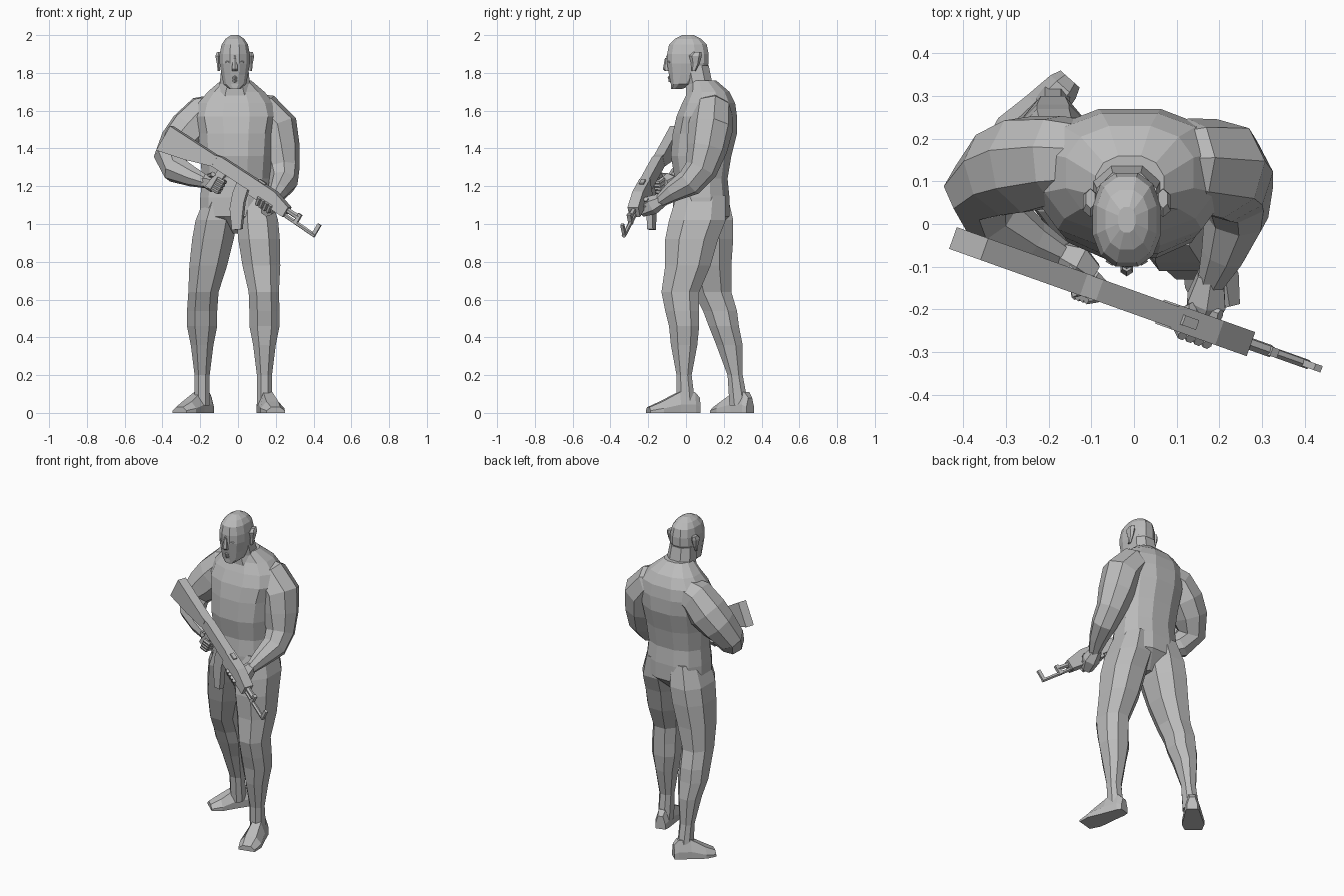
import bpy, bmesh
from math import sin, cos, pi, copysign
from mathutils import Vector, Matrix

default = bpy.data.objects.get("Cube")
if default:
    bpy.data.objects.remove(default)

# One plain colour for everything
shade = (.5, .5, .5, 1)
grey = bpy.data.materials.new("plain grey")
grey.use_nodes = True
grey.diffuse_color = shade
grey.node_tree.nodes["Principled BSDF"].inputs["Base Color"].default_value = shade


def skin(name, rings, matrix=None):
    """Bridge equal rings of points, close both ends, leave it flat shaded."""
    bm = bmesh.new()
    loops = [[bm.verts.new(point) for point in ring] for ring in rings]
    count = len(loops[0])
    for low, high in zip(loops, loops[1:]):
        for i in range(count):
            j = (i + 1) % count
            bm.faces.new((low[i], low[j], high[j], high[i]))
    bm.faces.new(loops[0])
    bm.faces.new(loops[-1])
    bmesh.ops.recalc_face_normals(bm, faces=bm.faces)
    mesh = bpy.data.meshes.new(name)
    bm.to_mesh(mesh)
    bm.free()
    mesh.materials.append(grey)
    obj = bpy.data.objects.new(name, mesh)
    if matrix:
        obj.matrix_world = matrix
    bpy.context.collection.objects.link(obj)


def outline(sides, power=1):
    """Rounded polygon with flat front, back and sides."""
    points = []
    for i in range(sides):
        angle = 2 * pi * (i + .5) / sides
        pair = [f(angle) / cos(pi / sides) for f in (cos, sin)]
        points.append([copysign(abs(c) ** power, c) for c in pair])
    return points


def stack(name, stations, sides=8):
    """Level rings: x, y, z, half width, half depth."""
    shape = outline(sides, .85)
    skin(name, [[(x + a * width, y + b * depth, z) for a, b in shape]
                for x, y, z, width, depth in stations])


def tube(name, path, radii, sides=6, matrix=None):
    """Rings square to a bent path."""
    path = [Vector(point) for point in path]
    side, rings = Vector((.3, 1, .2)), []
    for i, point in enumerate(path):
        ahead = path[min(i + 1, len(path) - 1)] - path[max(i - 1, 0)]
        ahead.normalize()
        side = (side - ahead * side.dot(ahead)).normalized()
        other = ahead.cross(side)
        rings.append([point + (side * a + other * b) * radii[i] for a, b in outline(sides)])
    skin(name, rings, matrix)


def leg(name, ankle_x, lean, depths):
    """Leg that is upright to the knee, then slants to the hip."""
    heights = (.04, .2, .36, .46, .54, .64, .78, .92, 1.02, 1.15)
    widths = (.04, .04, .06, .08, .08, .08, .1, .11, .11, .08)
    thickness = (.05, .04, .07, .08, .09, .1, .12, .14, .15, .13)
    stations = []
    for y, z, width, depth in zip(depths, heights, widths, thickness):
        stations.append((ankle_x + lean * max(0, z - .6), y, z, width, depth))
    stack(name, stations)


def foot(name, heel, toe):
    """Flat soled foot; stations give the way along, half width and height."""
    heel, toe = Vector(heel), Vector(toe)
    across = (toe - heel).orthogonal().normalized()
    shape = ((-1, 0), (1, 0), (1, .4), (.5, 1), (-.5, 1), (-1, .4))
    rings = []
    for way, width, height in ((0, .03, .08), (.1, .04, .11), (.4, .05, .11),
                               (.75, .065, .06), (1, .05, .03)):
        middle = heel.lerp(toe, way)
        rings.append([(*(middle + across * a * width), b * height) for a, b in shape])
    skin(name, rings)


def arm(name, path):
    tube(name, path, (.08, .1, .11, .1, .08, .07, .05, .03), 8)


# Torso, neck and head, each centred on its own upright line
def column(name, x, stations, sides):
    stack(name, [(x, *station) for station in stations], sides)


column("torso", -.01, [
    (.08, .95, .03, .06), (.08, 1.04, .19, .15), (.08, 1.14, .19, .15),
    (.08, 1.24, .18, .14), (.08, 1.36, .19, .16), (.1, 1.48, .2, .17),
    (.11, 1.57, .22, .16), (.12, 1.64, .2, .14), (.12, 1.7, .15, .11),
    (.09, 1.76, .08, .07)], 12)
face_x = -.017
column("neck", face_x, [(.1, 1.66, .12, .1), (.07, 1.74, .08, .07), (.05, 1.84, .07, .07)], 8)
column("head", face_x, [
    (-.05, 1.715, .03, .03), (-.02, 1.74, .06, .06), (0, 1.79, .07, .09),
    (.01, 1.85, .08, .11), (.01, 1.9, .08, .11), (.01, 1.95, .07, .1),
    (.01, 1.98, .05, .07), (.01, 2, .02, .03)], 12)

# Face
column("nose", face_x, [(-.1, 1.81, .015, .01), (-.1, 1.82, .015, .02), (-.1, 1.88, .01, .01)], 6)


def ridge(name, x, y, z, reach, bend, radius):
    """Thin bar across the face, tapering back at both ends."""
    tube(name, [(x - reach, y + bend, z), (x, y, z), (x + reach, y + bend, z)],
         (radius / 2, radius, radius / 2))


ridge("brow", face_x, -.094, 1.885, .06, .03, .01)
ridge("upper_lip", face_x, -.086, 1.775, .03, .02, .01)
ridge("lower_lip", face_x, -.083, 1.76, .03, .02, .01)
for label, side in (("right", -1), ("left", 1)):
    ridge(label + "_eye", face_x + side * .034, -.09, 1.857, .014, .005, .007)
    column(label + "_ear", face_x + side * .085, [
        (.04, 1.81, .006, .01), (.05, 1.85, .01, .02), (.05, 1.89, .018, .03),
        (.06, 1.91, .01, .02)], 6)

# Legs and feet
leg("left_leg", .14, -.09, (0, -.01, -.01, -.01, -.02, -.03, .01, .03, .06, .08))
leg("right_leg", -.19, .18, (.28, .26, .23, .2, .18, .14, .12, .11, .1, .09))
foot("left_foot", (.13, .07), (.2, -.2))
foot("right_foot", (-.15, .34), (-.31, .16))

# Arms and palms
arm("right_arm", [
    (-.08, .15, 1.61), (-.18, .15, 1.58), (-.25, .14, 1.5), (-.31, .12, 1.43),
    (-.36, .08, 1.35), (-.33, .02, 1.29), (-.24, -.04, 1.25), (-.16, -.08, 1.22)])
arm("left_arm", [
    (.05, .14, 1.61), (.13, .14, 1.59), (.2, .13, 1.51), (.22, .11, 1.4),
    (.24, .08, 1.29), (.24, .02, 1.22), (.21, -.07, 1.17), (.18, -.14, 1.12)])
palm = (.03, .045, .03)
tube("right_palm", [(-.18, -.07, 1.23), (-.14, -.09, 1.22), (-.1, -.12, 1.21)], palm)
tube("left_palm", [(.18, -.12, 1.13), (.17, -.18, 1.1), (.15, -.24, 1.07)], palm)

# Rifle frame: local x runs to the muzzle, local z is the top of the rifle
along = Vector((.8, -.285, -.52)).normalized()
above = (Vector((0, 0, 1)) - along * along.z).normalized()
rifle = Matrix((along, above.cross(along), above)).transposed().to_4x4()
rifle.translation = (-.39, -.045, 1.45)


def slab(name, half, profile):
    """Side profile of a rifle part, given thickness."""
    skin(name, [[(s, w, t) for s, t in profile] for w in (-half, half)], rifle)


def block(name, half, back, front, low, high):
    slab(name, half, [(back, low), (front, low), (front, high), (back, high)])


def rod(name, start, end, radius):
    tube(name, [start, end], (radius, radius), 6, rifle)


slab("rifle_stock", .027, [(0, .08), (.31, .08), (.31, .02), (.16, -.03), (0, -.07)])
slab("rifle_receiver", .026, [(.29, .08), (.33, .09), (.56, .09), (.56, .02), (.3, .02)])
slab("rifle_handguard", .03, [(.55, .09), (.68, .09), (.79, .06), (.79, 0), (.56, 0)])
slab("rifle_grip", .017, [(.35, .03), (.4, .03), (.37, -.09), (.33, -.09)])
slab("rifle_magazine", .016, [(.47, .03), (.54, .03), (.56, -.05), (.62, -.18),
                              (.58, -.21), (.51, -.12), (.48, -.04)])
block("rifle_rear_sight", .012, .57, .61, .08, .1)
block("rifle_gas_block", .011, .85, .87, 0, .06)
block("rifle_front_sight", .008, .97, .99, 0, .07)
rod("rifle_barrel", (.77, 0, .01), (.99, 0, .005), .01)
rod("rifle_gas_tube", (.77, 0, .04), (.86, 0, .04), .013)

# Fingers wrapped round the handguard and the grip, thumbs behind
turns = [pi * k / 3 for k in range(4)]
for i in range(4):
    s, t = .63 + .024 * i, -.02 - .02 * i
    knuckles = [.011] * 4
    tube("left_finger", [(s, .035 * cos(a), .02 - .045 * sin(a)) for a in turns],
         knuckles, 6, rifle)
    tube("right_finger", [(.37 + .04 * sin(a), .03 * cos(a), t) for a in turns],
         knuckles, 6, rifle)
rod("left_thumb", (.65, .04, -.02), (.69, .04, .05), .012)
rod("right_thumb", (.31, .03, -.04), (.34, -.03, -.01), .012)
